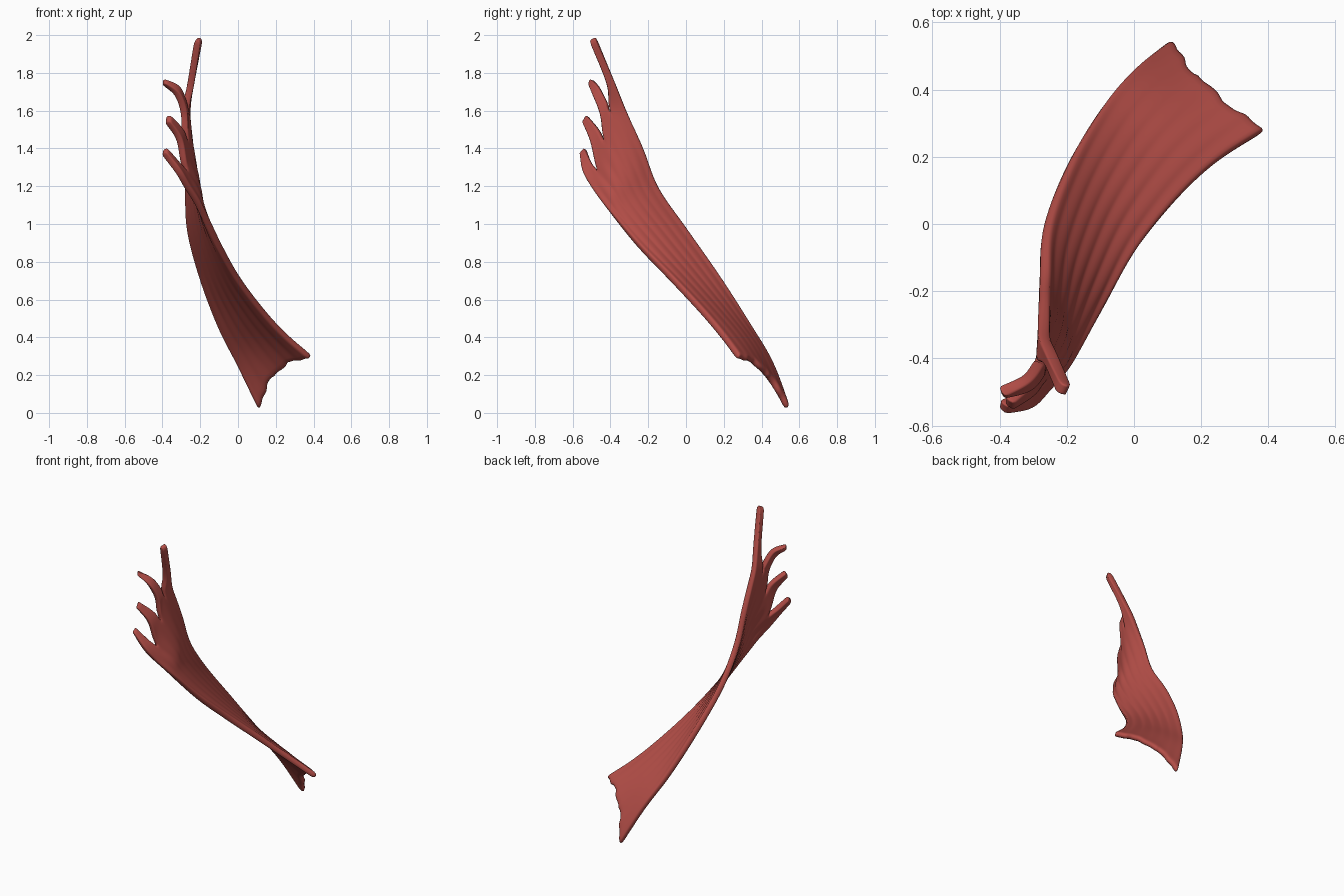
import bpy, bmesh, math, random
from mathutils import Vector as V

random.seed(4)
if "Cube" in bpy.data.objects:
    bpy.data.objects.remove(bpy.data.objects["Cube"])

STRANDS, PER, STEPS = 4, 6, 5
COLS = STRANDS * PER

# Body sections: upper edge, lower edge, bow of the middle
body = [
    ((.11, .54, .015), (.39, .28, .29), (-.035, .0, .07)),
    ((.0, .455, .25), (.25, .19, .41), (-.02, .0, .04)),
    ((-.1, .34, .45), (.13, .08, .54), (-.01, .0, .02)),
    ((-.195, .18, .71), (.0, -.08, .71), (.0, .0, .0)),
    ((-.262, .0, .97), (-.1, -.25, .88), (.01, .0, .0)),
    ((-.27, -.15, 1.19), (-.18, -.385, 1.04), (.015, .0, .0)),
    ((-.272, -.23, 1.4), (-.22, -.44, 1.11), (.02, .0, .0)),
]
# Where the sheet splits: outer corners and the notches between slips
split = [V(p) for p in ((-.268, -.32, 1.61), (-.275, -.4, 1.59),
                        (-.277, -.43, 1.44), (-.28, -.465, 1.28),
                        (-.262, -.49, 1.18))]
# Pairs of edge points along each free slip, top slip first
slips = [
    [((-.245, -.385, 1.77), (-.25, -.42, 1.74)),
     ((-.2, -.48, 1.99), (-.215, -.51, 1.975))],
    [((-.285, -.415, 1.64), (-.285, -.455, 1.58)),
     ((-.32, -.46, 1.725), (-.32, -.49, 1.68)),
     ((-.395, -.5, 1.765), (-.395, -.505, 1.74))],
    [((-.305, -.465, 1.505), (-.31, -.505, 1.44)),
     ((-.372, -.525, 1.575), (-.375, -.545, 1.54))],
    [((-.325, -.5, 1.325), (-.315, -.545, 1.275)),
     ((-.388, -.535, 1.4), (-.395, -.555, 1.375))],
]


def spline(pts, start=0):
    """Smooth curve through pts, from index start to the end."""
    out = []
    for i in range(start, len(pts) - 1):
        b, c = pts[i], pts[i + 1]
        a = pts[i - 1] if i else b * 2 - c
        d = pts[i + 2] if i + 2 < len(pts) else c * 2 - b
        for s in range(STEPS):
            t = s / STEPS
            out.append(b + (c - a) * (t / 2)
                       + (a * 2 - b * 5 + c * 4 - d) * (t * t / 2)
                       + (b * 3 - a - c * 3 + d) * (t ** 3 / 2))
    return out + [pts[-1]]


def body_column(j):
    """Section points of one fibre, with slight ridging and a ragged end."""
    u = j / COLS
    ridge = V((.6, -.5, .6)) * (.004 * math.sin(u * 40))
    pts = [V(a).lerp(V(b), u) + V(m) * (4 * u * (1 - u)) + ridge
           for a, b, m in body]
    if 0 < j < COLS:
        pts[0] += V((-.5, -.5, .7)) * random.uniform(-.012, .012)
    k = min(j // PER, STRANDS - 1)
    pts.append(split[k].lerp(split[k + 1], j / PER - k))
    return pts


def add_grid(bm, columns):
    grid = [[bm.verts.new(p) for p in col] for col in columns]
    for c0, c1 in zip(grid, grid[1:]):
        for i in range(len(c0) - 1):
            bm.faces.new((c0[i], c1[i], c1[i + 1], c0[i + 1]))


# Broad twisted sheet
bm = bmesh.new()
fibres = [body_column(j) for j in range(COLS + 1)]
add_grid(bm, [spline(f) for f in fibres])

# Free slips continuing the fibres
for k, pairs in enumerate(slips):
    columns = []
    for i in range(PER + 1):
        f = fibres[k * PER + i]
        tail = [V(a).lerp(V(b), i / PER) for a, b in pairs]
        columns.append(spline([f[-2], f[-1]] + tail, 1))
    add_grid(bm, columns)
bmesh.ops.remove_doubles(bm, verts=bm.verts, dist=.0005)
bmesh.ops.recalc_face_normals(bm, faces=bm.faces)

mesh = bpy.data.meshes.new("muscle_sheet")
bm.to_mesh(mesh)
bm.free()
muscle = bpy.data.objects.new("muscle_sheet", mesh)
bpy.context.collection.objects.link(muscle)

# Thickness and rounding
solid = muscle.modifiers.new("thickness", "SOLIDIFY")
solid.thickness, solid.offset = .036, 0
sub = muscle.modifiers.new("rounding", "SUBSURF")
sub.levels = sub.render_levels = 1

# Colour
red = bpy.data.materials.new("muscle red")
red.use_nodes = True
colour = (.45, .075, .063, 1)
red.diffuse_color = colour
bsdf = red.node_tree.nodes["Principled BSDF"]
bsdf.inputs["Base Color"].default_value = colour
bsdf.inputs["Roughness"].default_value = .7
mesh.materials.append(red)
for p in mesh.polygons:
    p.use_smooth = True
